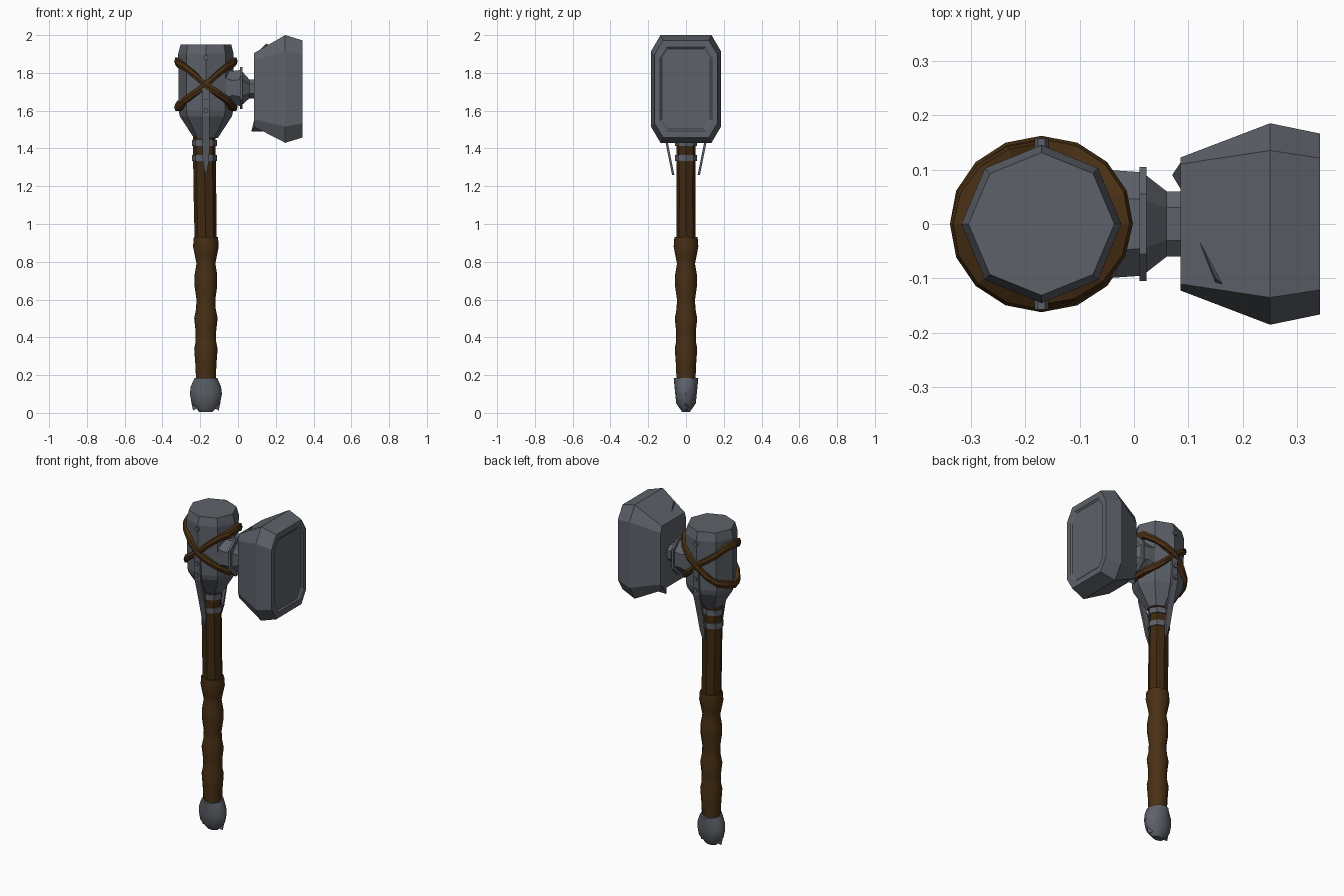
import bpy, bmesh, math
from mathutils import Vector

cube = bpy.data.objects.get("Cube")
if cube:
    bpy.data.objects.remove(cube, do_unlink=True)


def material(name, rgb):
    m = bpy.data.materials.new(name)
    m.use_nodes = True
    m.diffuse_color = (*rgb, 1)
    m.node_tree.nodes["Principled BSDF"].inputs["Base Color"].default_value = (*rgb, 1)
    return m


STEEL = material("dark steel", (0.11, 0.12, 0.14))
LEATHER = material("brown leather", (0.066, 0.029, 0.007))
WOOD = material("dark wood", (0.05, 0.022, 0.005))
AXIS = -0.17   # x of the handle


def finish(name, bm, mat, smooth=False):
    bmesh.ops.recalc_face_normals(bm, faces=bm.faces)
    me = bpy.data.meshes.new(name)
    bm.to_mesh(me)
    bm.free()
    me.materials.append(mat)
    ob = bpy.data.objects.new(name, me)
    bpy.context.scene.collection.objects.link(ob)
    if smooth:
        for o in bpy.context.selected_objects:
            o.select_set(False)
        ob.select_set(True)
        bpy.context.view_layer.objects.active = ob
        bpy.ops.object.shade_smooth_by_angle(angle=math.radians(40))
    return ob


def loft(name, rings, mat, loop=False, smooth=False):
    """Skin a list of equal point rings; cap the ends unless it is a loop."""
    bm = bmesh.new()
    vs = [[bm.verts.new(p) for p in r] for r in rings]
    n = len(vs[0])
    pairs = list(zip(vs, vs[1:])) + ([(vs[-1], vs[0])] if loop else [])
    for a, b in pairs:
        for i in range(n):
            j = (i + 1) % n
            bm.faces.new((a[i], a[j], b[j], b[i]))
    if not loop:
        bm.faces.new(vs[0])
        bm.faces.new(vs[-1])
    return finish(name, bm, mat, smooth)


def ellipse(z, rx, ry, n=8, x=AXIS, turn=0.0):
    return [(x + rx * math.cos(math.tau * i / n + turn),
             ry * math.sin(math.tau * i / n + turn), z) for i in range(n)]


def octagon(x, hy, hz, cy, cz, zc):
    """Chamfered rectangle facing along x."""
    quarter = [(hy, hz - cz), (hy - cy, hz)]
    pts = quarter + [(-y, z) for y, z in quarter[::-1]]
    pts += [(-y, -z) for y, z in quarter] + [(y, -z) for y, z in quarter[::-1]]
    return [(x, y, zc + z) for y, z in pts]


def spike(name, pts):
    bm = bmesh.new()
    v = [bm.verts.new(p) for p in pts]
    for f in ((0, 1, 2), (0, 1, 3), (1, 2, 3), (0, 2, 3)):
        bm.faces.new([v[i] for i in f])
    finish(name, bm, STEEL)


# Handle: wooden shaft, wrapped grip and pommel
loft("shaft", [ellipse(0.85, 0.058, 0.052), ellipse(1.15, 0.06, 0.05, x=-0.175),
               ellipse(1.52, 0.06, 0.052, x=-0.18)], WOOD)

grip_profile = [(0.17, 0.052), (0.26, 0.056), (0.34, 0.062), (0.38, 0.054),
                (0.43, 0.054), (0.50, 0.062), (0.55, 0.052), (0.60, 0.05),
                (0.67, 0.06), (0.73, 0.06), (0.79, 0.05), (0.83, 0.058),
                (0.88, 0.068), (0.93, 0.064)]
loft("grip", [ellipse(z, r, r * 0.96, 12) for z, r in grip_profile], LEATHER, smooth=True)

pommel_profile = [(0.005, 0.035, 0.02), (0.05, 0.075, 0.052), (0.10, 0.085, 0.057),
                  (0.14, 0.08, 0.061), (0.185, 0.06, 0.065)]
loft("pommel", [ellipse(z, rx, ry, 12) for z, rx, ry in pommel_profile], STEEL, smooth=True)
for s in (-1, 1):
    spike("pommel_tooth", [(AXIS + s * 0.068, 0, 0.012), (AXIS + s * 0.078, 0, 0.06),
                           (AXIS + s * 0.03, 0.03, 0.035), (AXIS + s * 0.03, -0.03, 0.035)])

# Drum-shaped socket with a tapered collar
drum_profile = [(1.455, 0.063, 0.058), (1.57, 0.138, 0.13), (1.60, 0.144, 0.138),
                (1.90, 0.147, 0.145), (1.95, 0.134, 0.131)]
loft("drum", [ellipse(z, rx, ry) for z, rx, ry in drum_profile], STEEL)

# Bands around the top of the shaft
for z in (1.35, 1.43):
    loft("shaft_band", [ellipse(z - 0.016, 0.066, 0.058, x=-0.178),
                        ellipse(z + 0.016, 0.066, 0.058, x=-0.178)], STEEL)

# Front and back langets running down from the drum, with rivets
langet_path = [(0.139, 1.72, 0.018), (0.134, 1.57, 0.02), (0.096, 1.43, 0.02),
               (0.076, 1.33, 0.016), (0.062, 1.26, 0.002)]
for side, label in ((-1, "front"), (1, "back")):
    loft(label + "_langet",
         [[(AXIS - w, side * y, z), (AXIS + w, side * y, z),
           (AXIS + w, side * (y + 0.012), z), (AXIS - w, side * (y + 0.012), z)]
          for y, z, w in langet_path], STEEL)
    for z in (1.60, 1.67, 1.88):
        ring = [(math.cos(math.tau * i / 6) * 0.013, math.sin(math.tau * i / 6) * 0.013)
                for i in range(6)]
        loft(label + "_rivet", [[(AXIS + a, side * y, z + b) for a, b in ring]
                                for y in (0.13, 0.157)], STEEL)

# Two leather straps, tilted opposite ways so they cross front and back
for tilt, label in ((1, "rising"), (-1, "falling")):
    rings = []
    for i in range(16):
        a = math.tau * i / 16
        c, s = math.cos(a), math.sin(a)
        z = 1.74 + tilt * 0.122 * c + 0.006 * math.sin(5 * a)
        grow = 0.004 * tilt * math.copysign(1, s) * abs(s)
        section = [(0.132, -0.02), (0.158 + grow, -0.019), (0.164 + grow, 0),
                   (0.158 + grow, 0.019), (0.132, 0.02)]
        rings.append([(AXIS + (r + 0.004) * c, (r - 0.006) * s, z + h) for r, h in section])
    loft(label + "_strap", rings, LEATHER, loop=True)

# Neck joining the drum to the striking block
loft("neck", [octagon(-0.10, 0.10, 0.11, 0.05, 0.05, 1.72),
              octagon(-0.03, 0.098, 0.09, 0.05, 0.05, 1.72),
              octagon(0.015, 0.095, 0.095, 0.05, 0.05, 1.72),
              octagon(0.06, 0.06, 0.05, 0.03, 0.025, 1.715),
              octagon(0.10, 0.06, 0.05, 0.03, 0.025, 1.715)], STEEL)
loft("neck_flange", [octagon(x, 0.105, 0.112, 0.05, 0.05, 1.72) for x in (0.01, 0.023)], STEEL)

# Striking block with a recessed face panel
loft("striking_block", [octagon(0.085, 0.122, 0.195, 0.012, 0.04, 1.71),
                        octagon(0.25, 0.185, 0.285, 0.05, 0.085, 1.715),
                        octagon(0.342, 0.166, 0.257, 0.045, 0.075, 1.715),
                        octagon(0.342, 0.138, 0.222, 0.035, 0.055, 1.715),
                        octagon(0.334, 0.128, 0.212, 0.033, 0.05, 1.715)], STEEL)

# Battle-worn burrs on the block
spike("upper_burr", [(0.115, -0.02, 1.92), (0.205, -0.145, 1.93),
                     (0.145, -0.145, 1.87), (0.15, -0.10, 1.955)])
spike("lower_burr", [(0.07, 0.09, 1.49), (0.15, 0.09, 1.49),
                     (0.09, 0.12, 1.57), (0.10, 0.04, 1.53)])
